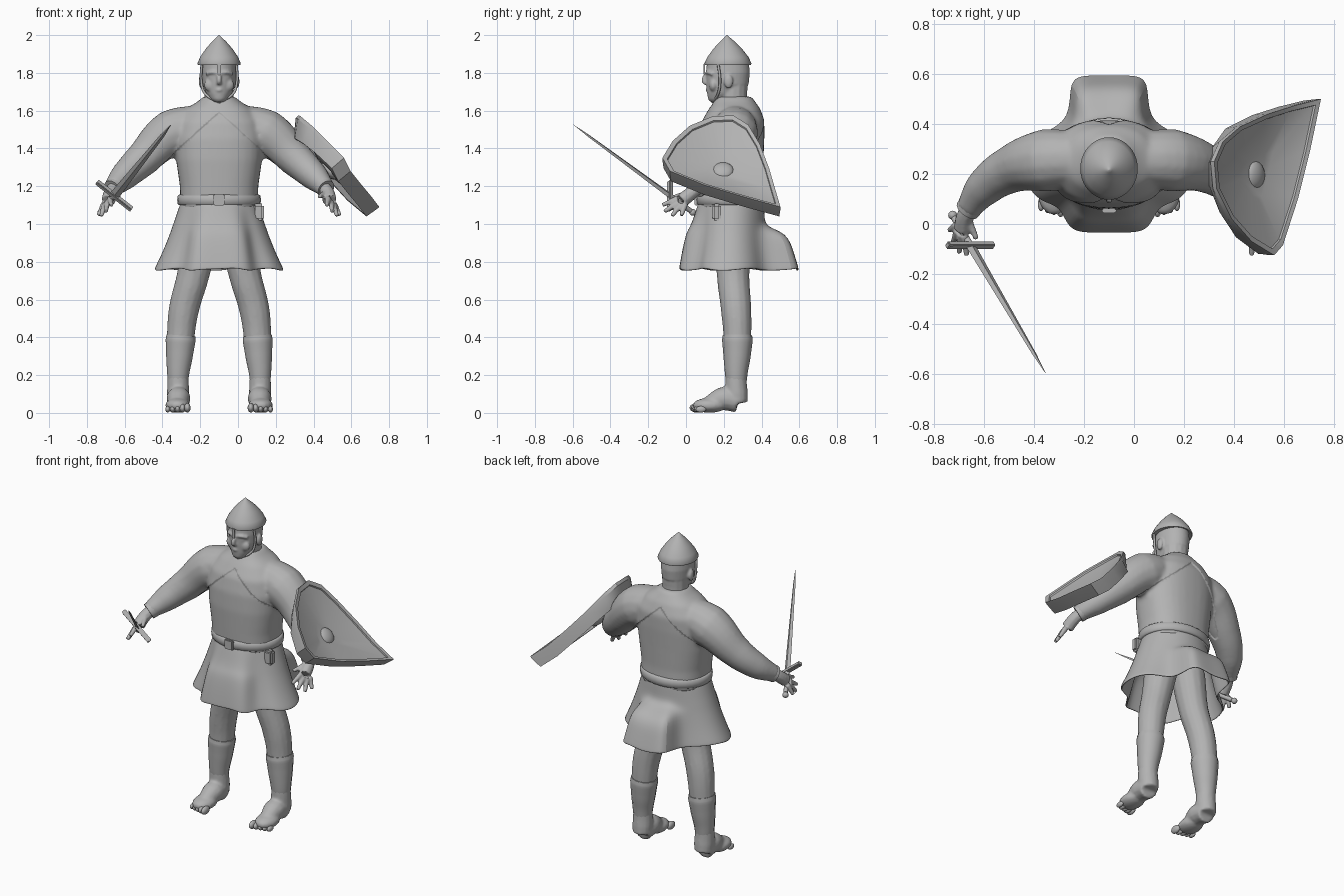
import bpy, bmesh, math
from mathutils import Vector, Matrix

cube = bpy.data.objects.get("Cube")
if cube:
    bpy.data.objects.remove(cube)

MID = -0.1  # symmetry plane of the body
mat = bpy.data.materials.new("plain grey")
mat.use_nodes = True
grey = (0.45, 0.45, 0.45, 1)
mat.diffuse_color = grey
mat.node_tree.nodes["Principled BSDF"].inputs["Base Color"].default_value = grey


def finish(name, data, angle=50):
    ob = bpy.data.objects.new(name, data)
    bpy.context.collection.objects.link(ob)
    data.materials.clear()
    data.materials.append(mat)
    if isinstance(data, bpy.types.Mesh):
        data.shade_smooth()
        data.set_sharp_from_angle(angle=math.radians(angle))
    return ob


def evaluated(ob):
    bpy.context.view_layer.update()
    dg = bpy.context.evaluated_depsgraph_get()
    return bpy.data.meshes.new_from_object(ob.evaluated_get(dg))


def to_mesh(bm, name, angle=50):
    bmesh.ops.recalc_face_normals(bm, faces=bm.faces)
    me = bpy.data.meshes.new(name)
    bm.to_mesh(me)
    bm.free()
    return finish(name, me, angle)


def tube(name, pts, res=3):
    """Round limb through points (x, y, z, radius)."""
    cu = bpy.data.curves.new(name, 'CURVE')
    cu.dimensions, cu.bevel_depth = '3D', 1
    cu.bevel_resolution, cu.resolution_u, cu.use_fill_caps = res, 6, True
    sp = cu.splines.new('BEZIER')
    sp.bezier_points.add(len(pts) - 1)
    for bp, p in zip(sp.bezier_points, pts):
        bp.co, bp.radius = p[:3], p[3]
        bp.handle_left_type = bp.handle_right_type = 'AUTO'
    ob = finish(name, cu)
    me = evaluated(ob)
    bpy.data.objects.remove(ob)
    return finish(name, me)


def bridge(bm, rings):
    vs = [[bm.verts.new(p) for p in r] for r in rings]
    for a, b in zip(vs, vs[1:]):
        for i in range(len(a)):
            j = (i + 1) % len(a)
            bm.faces.new((a[i], a[j], b[j], b[i]))
    return vs


def loft(name, rows, n=32, power=1):
    """Stack of rounded sections: z, half width, centre y, half depth."""
    def bend(v):
        return math.copysign(abs(v) ** power, v)
    turns = [2 * math.pi * i / n for i in range(n)]
    bm = bmesh.new()
    vs = bridge(bm, [[(MID + w * bend(math.cos(a)), y + d * bend(math.sin(a)), z) for a in turns]
                     for z, w, y, d in rows])
    bm.faces.new(vs[0])
    bm.faces.new(vs[-1])
    return to_mesh(bm, name)


def ball(name, at, size, rot=None):
    bm = bmesh.new()
    m = Matrix.LocRotScale(Vector(at), rot, Vector(size))
    bmesh.ops.create_uvsphere(bm, u_segments=16, v_segments=10, radius=1, matrix=m)
    return to_mesh(bm, name)


def box(name, at, size, bevel=0.005, rot=None):
    bm = bmesh.new()
    bmesh.ops.create_cube(bm, size=1, matrix=Matrix.LocRotScale(Vector(at), rot, Vector(size)))
    bmesh.ops.bevel(bm, geom=bm.edges[:], offset=bevel, segments=2, affect='EDGES')
    return to_mesh(bm, name, 35)


def fuse(name, parts, voxel, rounds):
    """Melt parts into one smooth skin."""
    bm = bmesh.new()
    for p in parts:
        bm.from_mesh(p.data)
        bpy.data.objects.remove(p)
    ob = to_mesh(bm, name)
    rm = ob.modifiers.new("melt", 'REMESH')
    rm.mode, rm.voxel_size = 'VOXEL', voxel
    sm = ob.modifiers.new("soften", 'SMOOTH')
    sm.iterations = rounds
    me = evaluated(ob)
    bpy.data.objects.remove(ob)
    return finish(name, me, 180)


def side(s, pts):
    return [(MID + s * p[0], *p[1:]) for p in pts]


# Tunic: torso and sleeves in one, with the yoke seam raised
parts = [loft("torso", [(1.08, .205, .24, .17), (1.2, .208, .235, .17), (1.34, .228, .235, .175),
                        (1.45, .235, .24, .175), (1.54, .22, .25, .165), (1.61, .165, .257, .13),
                        (1.645, .11, .257, .105), (1.67, .08, .255, .09)], 32, .85)]
for s in (-1, 1):
    parts.append(tube("sleeve", side(s, [(.08, .26, 1.53, .1), (.25, .255, 1.48, .122), (.4, .215, 1.348, .09),
                                         (.5, .145, 1.255, .072), (.565, .06, 1.19, .045)]), 5))
tunic = fuse("tunic", parts, .012, 8)
bm = bmesh.new()
bm.from_mesh(tunic.data)
slopes = [Vector((s * .9, 0, 1)).normalized() for s in (-1, 1)]
seam = Vector((MID, 0, 1.59))
for no in slopes:
    bmesh.ops.bisect_plane(bm, geom=bm.verts[:] + bm.edges[:] + bm.faces[:], plane_co=seam, plane_no=no)
bmesh.ops.remove_doubles(bm, verts=bm.verts[:], dist=.004)
yoke = [f for f in bm.faces if any((f.calc_center_median() - seam).dot(no) > 0 for no in slopes)]
bmesh.ops.inset_region(bm, faces=yoke, thickness=.002, depth=.005)
bm.to_mesh(tunic.data)
bm.free()
tunic.data.shade_smooth()

# Belt, buckle and pouch
loft("belt", [(1.1, .212, .24, .176), (1.106, .219, .24, .183), (1.128, .222, .24, .186), (1.149, .219, .24, .183),
              (1.155, .212, .24, .176)])
box("buckle", (MID, .054, 1.128), (.058, .02, .062))
box("pouch", (.108, .163, 1.063), (.06, .046, .09), .012)

# Skirt with a boxy fold in front and a bustle-like fold behind
plan = [(0, -.035), (.09, -.037), (.165, -.025), (.195, .075), (.28, .085), (.345, .17), (.345, .28),
        (.27, .37), (.15, .415), (.165, .585), (.09, .597), (0, .597)]
plan += [(-x, y) for x, y in reversed(plan[1:-1])]
bm = bmesh.new()
rows = []
for z, body, front, back in ((1.13, 0, 0, 0), (1.04, .2, .25, .02), (.985, .34, .45, .06), (.95, .42, .66, .68),
                             (.85, .7, .86, .86), (.775, .96, .98, .98), (.76, 1, 1, 1)):
    ring = []
    for i, (x, y) in enumerate(plan):
        t = front if y < 0 else back if y > .45 else body
        a = math.atan2((y - .24) * 1.3, x)
        wx, wy = .205 * math.cos(a), .24 + .172 * math.sin(a)
        ring.append((MID + wx + (x - wx) * t, wy + (y - wy) * t, z + .012 * t * math.sin(i * 2.1)))
    rows.append(ring)
bridge(bm, rows)
skirt = to_mesh(bm, "skirt", 80)
skirt.modifiers.new("cloth", 'SOLIDIFY').thickness = .012
sub = skirt.modifiers.new("round", 'SUBSURF')
sub.levels = sub.render_levels = 2

for s, word in ((-1, "right"), (1, "left")):
    # Leg with bare foot, separate toes and a stocking below the knee
    parts = [tube("leg", side(s, [(.095, .25, .95, .1), (.14, .25, .72, .086), (.186, .265, .55, .081),
                                  (.204, .272, .4, .074), (.217, .265, .2, .056), (.217, .268, .1, .06),
                                  (.217, .275, .05, .055)]), 5),
             tube("foot", side(s, [(.217, .275, .06, .06), (.215, .2, .075, .064), (.217, .13, .048, .048),
                                   (.217, .09, .035, .034)]), 5),
             ball("sole", side(s, [(.22, .125, .04)])[0], (.066, .09, .04))]
    fuse(word + "_leg", parts, .009, 4)
    for k in range(5):
        ball(word + "_toe", side(s, [(.168 + k * .026, .055 + .006 * k, .027 - .002 * k)])[0],
             (.017 - .001 * k, .036 - .002 * k, .025 - .002 * k))
    tube(word + "_stocking", side(s, [(.202, .272, .41, .078), (.204, .272, .385, .081), (.21, .27, .3, .072),
                                      (.217, .266, .2, .059), (.217, .268, .13, .05)]), 5)

    # Hand with spread fingers and sleeve cuff
    parts = [tube("palm", side(s, [(.55, .07, 1.2, .034), (.575, .03, 1.165, .036), (.585, -.02, 1.125, .038)]))]
    for knuckle, tip in (((.578, -.045, 1.135), (.57, -.125, 1.1)), ((.592, -.04, 1.115), (.6, -.115, 1.065)),
                         ((.605, -.025, 1.105), (.624, -.075, 1.043)), ((.61, -.005, 1.105), (.639, -.025, 1.045)),
                         ((.565, .02, 1.165), (.53, -.06, 1.145))):
        parts.append(tube("finger", side(s, [(*knuckle, .017), (*tip, .011)])))
    fuse(word + "_hand", parts, .006, 3)
    tube(word + "_cuff", side(s, [(.545, .085, 1.207, .052), (.567, .055, 1.186, .05)]), 5)

# Head with facial features, neck and ears
parts = [loft("skull", [(1.645, .025, .16, .03), (1.66, .046, .175, .058), (1.69, .068, .2, .088), (1.74, .086, .22, .112),
                        (1.8, .09, .222, .116), (1.87, .085, .222, .11)]),
         tube("neck", [(MID, .27, 1.57, .085), (MID, .25, 1.65, .077), (MID, .25, 1.75, .078)], 5),
         tube("nose", [(MID, .114, 1.8, .011), (MID, .095, 1.757, .013), (MID, .107, 1.745, .014)]),
         tube("lips", [(MID - .026, .127, 1.708, .006), (MID, .113, 1.709, .01), (MID + .026, .127, 1.708, .006)]),
         ball("chin", (MID, .136, 1.675), (.032, .022, .02))]
for s in (-1, 1):
    parts.append(tube("brow", side(s, [(.01, .11, 1.8, .009), (.04, .115, 1.803, .009), (.07, .142, 1.793, .009)])))
    parts.append(ball("cheek", side(s, [(.045, .145, 1.735)])[0], (.035, .023, .035)))
    parts.append(ball("eyelid", side(s, [(.037, .132, 1.775)])[0], (.017, .013, .01)))
    parts.append(ball("ear", side(s, [(.095, .225, 1.755)])[0], (.013, .024, .037)))
fuse("head", parts, .006, 5)
for s, word in ((-1, "right"), (1, "left")):
    tube(word + "_cheek_strap", side(s, [(.092, .17, 1.85, .007), (.094, .18, 1.75, .007), (.074, .17, 1.69, .007),
                                         (0, .14, 1.645, .007)]))

# Collar and helmet
loft("collar", [(1.6, .1, .26, .1), (1.645, .09, .255, .095), (1.66, .083, .252, .09), (1.64, .07, .252, .08)])
loft("helmet", [(1.845, .1, .222, .108), (1.842, .112, .222, .122), (1.85, .115, .222, .125), (1.885, .1, .222, .108),
                (1.93, .069, .221, .074), (1.965, .038, .219, .04), (1.99, .012, .217, .012), (2, .002, .217, .002)], 40)
box("nose_guard", (MID, .096, 1.82), (.018, .008, .06), .002)

# Sword: tapered blade, crossguard, grip and pommel
guard, tip = Vector((-.655, -.085, 1.15)), Vector((-.355, -.595, 1.525))
along = (tip - guard).normalized()
across = Vector((.185, 0, -.145)).normalized()
flat = along.cross(across)
bm = bmesh.new()
vs = bridge(bm, [[guard + (tip - guard) * t + across * w * c + flat * h * e for c, e in ((1, 0), (0, 1), (-1, 0), (0, -1))]
                 for t, w, h in ((0, .026, .008), (.85, .011, .005), (1, .001, .001))])
bm.faces.new(vs[-1])
to_mesh(bm, "sword_blade", 20)
turn = Matrix((across, flat, along)).transposed().to_quaternion()
box("sword_guard", guard, (.235, .028, .024), .004, turn)
tube("sword_grip", [(*guard, .014), (*(guard - along * .15), .013)])
ball("sword_pommel", guard - along * .165, (.018, .018, .018))

# Shield: dished kite with a rim, deep edge, hollow back and boss
rim = [Vector(p) for p in ((.315, .25, 1.57), (.325, .14, 1.565), (.385, .02, 1.515), (.465, -.07, 1.435),
                           (.555, -.125, 1.345), (.59, -.085, 1.275), (.65, .1, 1.2), (.7, .3, 1.14), (.742, .5, 1.085),
                           (.64, .475, 1.17), (.53, .44, 1.29), (.42, .39, 1.42), (.35, .33, 1.52))]
out = Vector((.76, 0, .65))
hub = Vector((.475, .195, 1.275))
bm = bmesh.new()
rings = []
for pull, depth, taper in ((.7, 0, 0), (.09, 0, 0), (.08, .008, 0), (0, .008, 0), (0, -.012, 0), (.02, -.075, 1.2),
                           (.06, -.07, 1.2), (.12, -.018, 0), (.7, -.014, 0)):
    rings.append([p.lerp(hub, pull + taper * max(0, p.z - 1.4)) + out * depth for p in rim])
vs = bridge(bm, rings)
bm.faces.new(vs[0])
bm.faces.new(vs[-1])
to_mesh(bm, "shield", 30)
ball("shield_boss", hub + out * .01, (.058, .055, .028), out.to_track_quat('Z', 'Y'))
